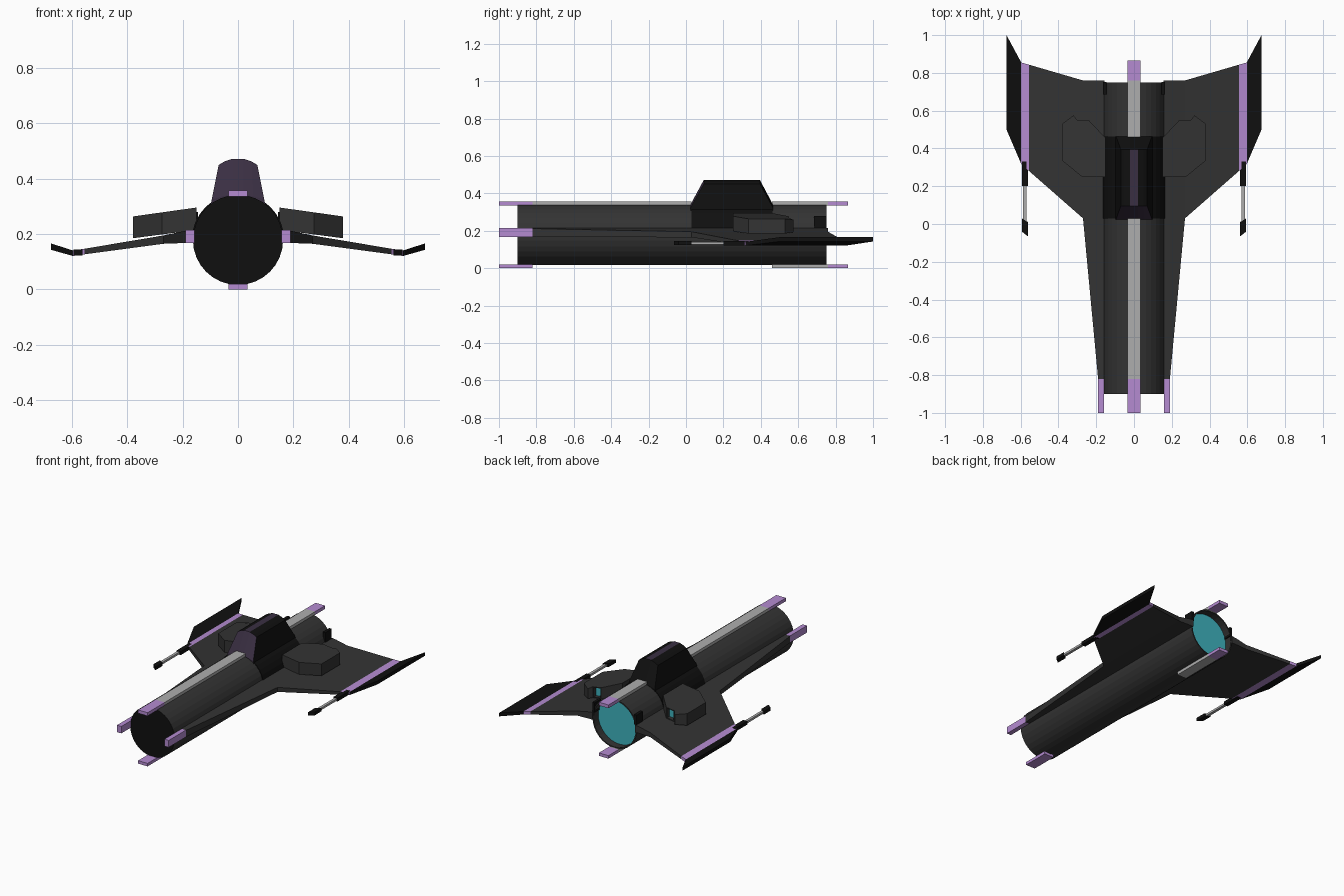
import bpy, bmesh, math
from mathutils import Matrix

if "Cube" in bpy.data.objects:
    bpy.data.objects.remove(bpy.data.objects["Cube"])


def material(name, rgb):
    m = bpy.data.materials.new(name)
    m.diffuse_color = (*rgb, 1)
    m.use_nodes = True
    m.node_tree.nodes["Principled BSDF"].inputs["Base Color"].default_value = m.diffuse_color
    return m


HULL = material("hull_dark_grey", (0.033, 0.033, 0.033))
BLACK = material("black", (0.005, 0.005, 0.005))
PURPLE = material("purple", (0.46, 0.26, 0.64))
GLASS = material("dark_purple_glass", (0.042, 0.028, 0.055))
TEAL = material("teal_glow", (0.05, 0.45, 0.52))
GREY = material("light_grey", (0.42, 0.42, 0.42))


def finish(name, bm, mats, mirror=False):
    bmesh.ops.recalc_face_normals(bm, faces=bm.faces)
    me = bpy.data.meshes.new(name)
    bm.to_mesh(me)
    bm.free()
    for m in mats:
        me.materials.append(m)
    ob = bpy.data.objects.new(name, me)
    bpy.context.collection.objects.link(ob)
    if mirror:
        ob.modifiers.new("mirror", 'MIRROR').use_mirror_merge = False
    return ob


def loft(rings):
    """Closed solid through rings of equal point count."""
    bm = bmesh.new()
    vs = [[bm.verts.new(p) for p in r] for r in rings]
    n = len(rings[0])
    for a, b in zip(vs, vs[1:]):
        for i in range(n):
            j = (i + 1) % n
            bm.faces.new((a[i], a[j], b[j], b[i]))
    bm.faces.new(vs[0])
    bm.faces.new(vs[-1])
    bmesh.ops.recalc_face_normals(bm, faces=bm.faces)
    return bm


def box(name, x, y, z, mat, mirror=False):
    rings = [[(x[0], v, z[0]), (x[1], v, z[0]), (x[1], v, z[1]), (x[0], v, z[1])] for v in y]
    return finish(name, loft(rings), [mat], mirror)


def recess(bm, face, rim, depth, mat_index):
    """Inset a rear face, push it forward and recolour it."""
    bmesh.ops.inset_region(bm, faces=[face], thickness=rim)
    new = bmesh.ops.extrude_discrete_faces(bm, faces=[face])["faces"][0]
    bmesh.ops.translate(bm, verts=new.verts, vec=(0, -depth, 0))
    new.material_index = mat_index


# Fuselage tube with black nose and glowing, recessed tail
R, ZC = 0.163, 0.179
bm = bmesh.new()
bmesh.ops.create_cone(bm, cap_ends=True, segments=32, radius1=R, radius2=R, depth=1.65,
                      matrix=Matrix.Translation((0, -0.075, ZC)) @ Matrix.Rotation(-math.pi / 2, 4, 'X'))
bm.normal_update()
min(bm.faces, key=lambda f: f.calc_center_median().y).material_index = 1
recess(bm, max(bm.faces, key=lambda f: f.calc_center_median().y), 0.008, 0.05, 2)
finish("fuselage", bm, [HULL, BLACK, TEAL])

# Black collar under the canopy
arc = [math.radians(12 + 156 * i / 14) for i in range(15)]
finish("canopy_collar", loft([[(0.167 * math.cos(a), y, ZC + 0.167 * math.sin(a)) for a in arc]
                              for y in (0.03, 0.462)]), [BLACK])

# Canopy: faceted hood with sloping ends
def hood(y, half):
    return [(x, y, z) for x, z in half] + [(-x, y, z) for x, z in reversed(half)]


low = [(0.118, 0.21), (0.095, 0.325), (0.055, 0.337), (0.02, 0.342)]
high = [(0.118, 0.21), (0.07, 0.45), (0.05, 0.462), (0.02, 0.472)]
bm = loft([hood(0.025, low), hood(0.095, high), hood(0.395, high), hood(0.464, low)])
for f in bm.faces:
    c = f.calc_center_median()
    if (c.y < 0.07 and f.normal.y < -0.3) or (f.normal.z > 0.99):
        f.material_index = 1
finish("canopy", bm, [BLACK, GLASS])

# Wings: ribs given as x, leading y, trailing y, bottom z, top z
RIBS = [(0.157, -0.82, 0.76, 0.168, 0.216), (0.19, -0.82, 0.76, 0.168, 0.212),
        (0.27, 0.03, 0.76, 0.165, 0.195), (0.555, 0.28, 0.843, 0.127, 0.147),
        (0.597, 0.318, 0.855, 0.121, 0.141), (0.675, 0.5, 1.0, 0.143, 0.166)]


def wing(name, ribs, mat):
    rings = [[(x, a, lo), (x, b, lo), (x, b, hi), (x, a, hi)] for x, a, b, lo, hi in ribs]
    finish(name, loft(rings), [mat], True)


wing("wings", RIBS[:4], HULL)
wing("wing_bands", RIBS[3:5], PURPLE)
wing("winglets", RIBS[4:], BLACK)

# Engine pods on the wing roots, with glowing rear vents
plan = [(0.15, 0.25), (0.275, 0.25), (0.38, 0.335), (0.38, 0.53),
        (0.32, 0.575), (0.30, 0.55), (0.24, 0.55), (0.15, 0.455)]
bm = loft([[(x, y, 0.215 - 0.13 * (x - 0.15)) for x, y in plan],
           [(x, y, 0.296 - 0.14 * (x - 0.15) - max(0, y - 0.53) * 0.3) for x, y in plan]])
vent = max((f for f in bm.faces if len(f.verts) == 4), key=lambda f: f.normal.y)
recess(bm, vent, 0.008, 0.025, 1)
finish("engine_pods", bm, [HULL, TEAL], True)

# Wing guns: mount, barrel and bevelled muzzle
box("gun_mounts", (0.562, 0.592), (0.2, 0.33), (0.122, 0.145), BLACK, True)
box("gun_barrels", (0.57, 0.588), (0.01, 0.21), (0.127, 0.141), GREY, True)
finish("gun_muzzles", loft([[(x, y, z) for x, y in ((0.562, -0.065), (0.594, -0.04),
                                                   (0.594, 0.03), (0.562, 0.01))]
                            for z in (0.123, 0.145)]), [BLACK], True)

# Spine and keel strips with purple tips
W, TOP, KEEL = (-0.035, 0.035), (0.335, 0.357), (0.0, 0.02)
for name, y, z, mat in [
        ("spine_front_tip", (-1.0, -0.82), TOP, PURPLE), ("spine_front", (-0.82, 0.03), TOP, GREY),
        ("spine_rear", (0.46, 0.76), TOP, GREY), ("spine_rear_tip", (0.76, 0.865), TOP, PURPLE),
        ("keel_front_tip", (-1.0, -0.82), KEEL, PURPLE), ("keel_rear", (0.46, 0.76), KEEL, GREY),
        ("keel_rear_tip", (0.76, 0.865), KEEL, PURPLE)]:
    box(name, W, y, z, mat)

# Side prongs at the nose and black tail vents
box("side_prongs", (0.158, 0.19), (-1.0, -0.82), (0.168, 0.214), PURPLE, True)
box("tail_vents", (0.145, 0.163), (0.685, 0.752), (0.215, 0.28), BLACK, True)
